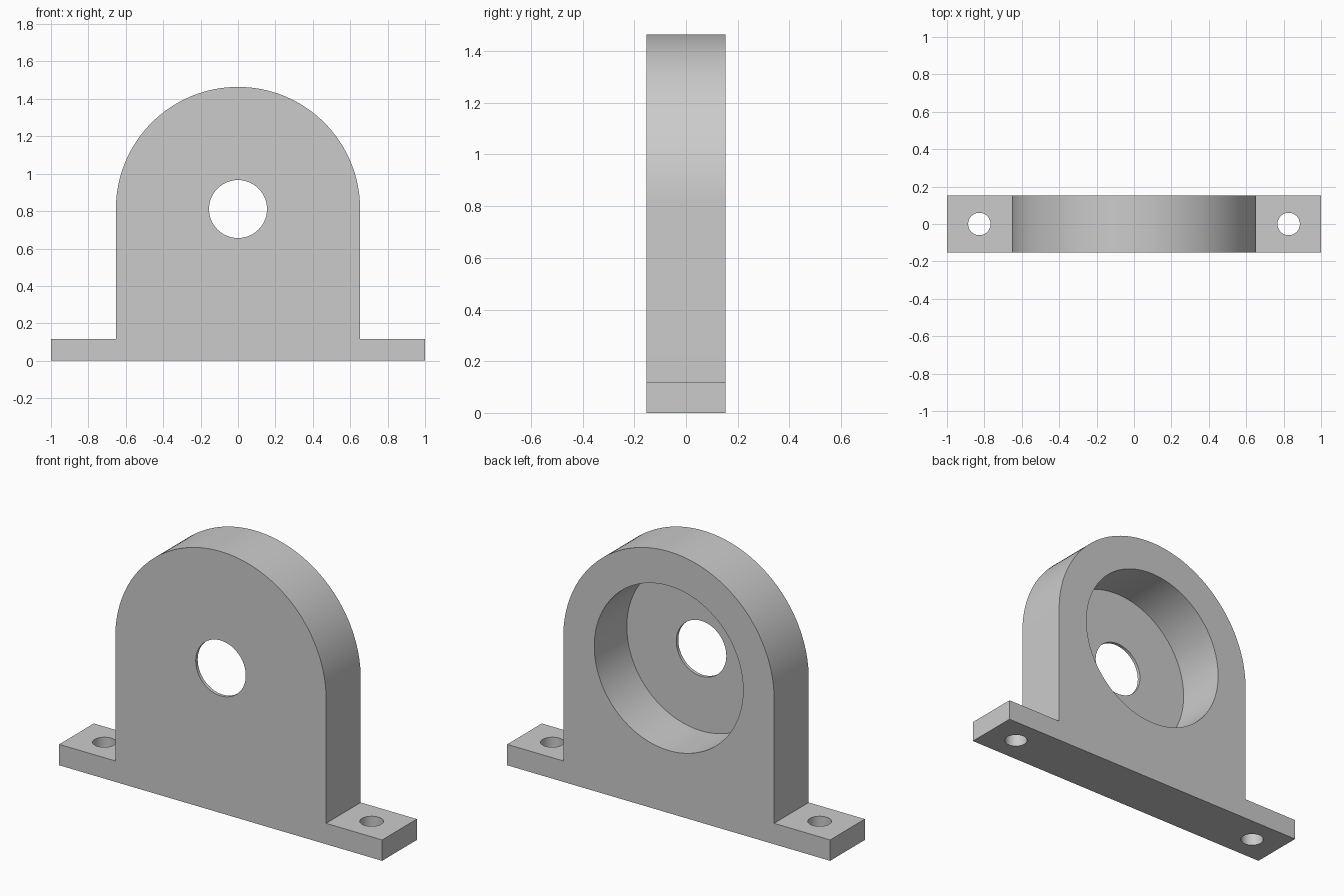
import bpy, bmesh, math
from mathutils import Vector

if "Cube" in bpy.data.objects:
    bpy.data.objects.remove(bpy.data.objects["Cube"], do_unlink=True)

HALF_DEPTH = 0.153
BODY_RADIUS = 0.653
BORE_Z = 0.811
FOOT_TOP = 0.117
WEB = 0.018          # thin front wall left by the pocket

grey = bpy.data.materials.new("light_grey")
grey.use_nodes = True
colour = (0.6, 0.6, 0.6, 1)
grey.diffuse_color = colour
grey.node_tree.nodes["Principled BSDF"].inputs["Base Color"].default_value = colour

# Outline of the bracket: flat feet and a round-topped upright
outline = [(-1, 0), (1, 0), (1, FOOT_TOP), (BODY_RADIUS, FOOT_TOP)]
steps = 64
for i in range(steps + 1):
    a = math.pi * i / steps
    outline.append((BODY_RADIUS * math.cos(a), BORE_Z + BODY_RADIUS * math.sin(a)))
outline += [(-BODY_RADIUS, FOOT_TOP), (-1, FOOT_TOP)]

bm = bmesh.new()
front = bm.faces.new([bm.verts.new((x, -HALF_DEPTH, z)) for x, z in outline])
back = bmesh.ops.extrude_face_region(bm, geom=[front])
bmesh.ops.translate(bm, vec=Vector((0, 2 * HALF_DEPTH, 0)),
                    verts=[v for v in back["geom"] if isinstance(v, bmesh.types.BMVert)])
bmesh.ops.recalc_face_normals(bm, faces=bm.faces)
mesh = bpy.data.meshes.new("bearing_bracket")
bm.to_mesh(mesh)
bm.free()
mesh.materials.append(grey)
bracket = bpy.data.objects.new("bearing_bracket", mesh)
bpy.context.collection.objects.link(bracket)


def drill(name, radius, length, centre, tilt=0.0, sides=64):
    """Cut a round hole out of the bracket."""
    bpy.ops.mesh.primitive_cylinder_add(vertices=sides, radius=radius, depth=length,
                                        location=centre, rotation=(tilt, 0, 0))
    cutter = bpy.context.object
    cutter.name = name
    cutter.hide_render = True
    cutter.data.materials.append(grey)
    mod = bracket.modifiers.new(name, 'BOOLEAN')
    mod.operation = 'DIFFERENCE'
    mod.solver = 'EXACT'
    mod.object = cutter
    bpy.ops.object.select_all(action='DESELECT')
    bracket.select_set(True)
    bpy.context.view_layer.objects.active = bracket
    bpy.ops.object.modifier_apply(modifier=name)
    bpy.data.objects.remove(cutter, do_unlink=True)


# Deep pocket open to the back, and the shaft hole through the front wall
floor_y = -HALF_DEPTH + WEB
drill("pocket_cutter", 0.461, 0.4, (0, floor_y + 0.2, BORE_Z), math.pi / 2, 96)
drill("shaft_hole_cutter", 0.155, 1, (0, 0, BORE_Z), math.pi / 2)

# Bolt holes in both feet
for side in (-1, 1):
    drill("bolt_hole_cutter", 0.06, 0.4, (side * 0.827, 0, FOOT_TOP / 2), sides=48)

bpy.ops.object.shade_smooth_by_angle(angle=math.radians(30))
